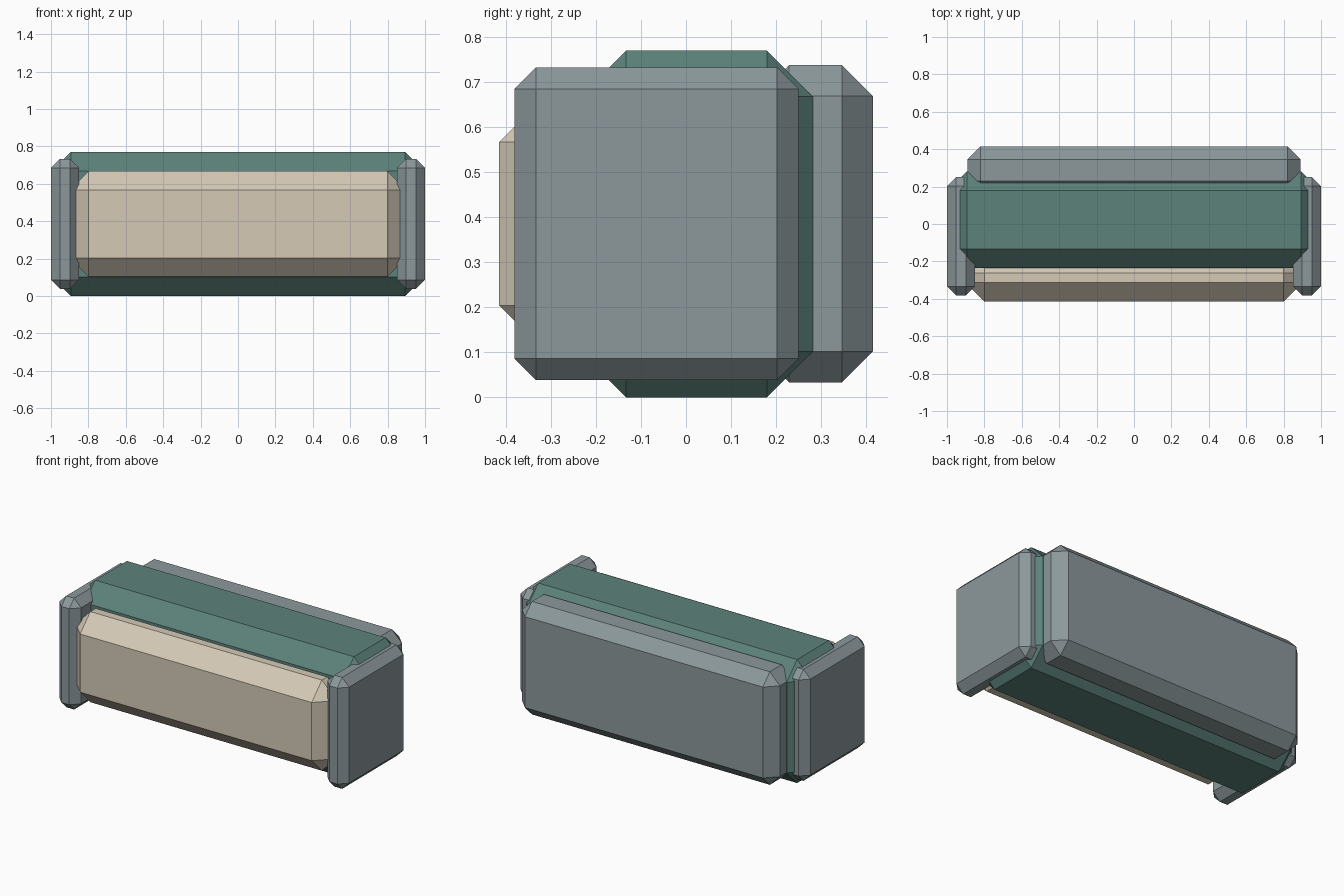
import bpy
import bmesh
from mathutils import Vector

cube = bpy.data.objects.get("Cube")
if cube:
    bpy.data.objects.remove(cube, do_unlink=True)


def make_material(name, rgb):
    mat = bpy.data.materials.new(name)
    mat.use_nodes = True
    mat.diffuse_color = (*rgb, 1)
    mat.node_tree.nodes["Principled BSDF"].inputs["Base Color"].default_value = (*rgb, 1)
    return mat


def chamfered_box(name, low, high, chamfer, mat):
    """Box between two corners with every edge cut flat."""
    low, high = Vector(low), Vector(high)
    centre, size = (low + high) / 2, high - low
    bm = bmesh.new()
    bmesh.ops.create_cube(bm, size=1)
    bmesh.ops.scale(bm, vec=size, verts=bm.verts)
    bmesh.ops.bevel(bm, geom=bm.edges[:], offset=chamfer, segments=1,
                    profile=0.5, affect='EDGES')
    mesh = bpy.data.meshes.new(name)
    bm.to_mesh(mesh)
    bm.free()
    mesh.materials.append(mat)
    obj = bpy.data.objects.new(name, mesh)
    obj.location = centre
    bpy.context.collection.objects.link(obj)
    return obj


green = make_material("muted green", (0.107, 0.223, 0.195))
grey = make_material("blue grey", (0.263, 0.314, 0.332))
cream = make_material("cream", (0.66, 0.59, 0.47))

# Central block
chamfered_box("body", (-0.995, -0.235, 0), (0.995, 0.282, 0.77), 0.102, green)

# Front and back slabs
chamfered_box("front_panel", (-0.9, -0.415, 0.103), (0.9, -0.16, 0.668), 0.101, cream)
chamfered_box("back_panel", (-0.89, 0.16, 0.033), (0.89, 0.415, 0.738), 0.069, grey)

# End plates
for side, x in (("left", 0.925), ("right", -0.925)):
    chamfered_box(side + "_end_plate", (x - 0.075, -0.381, 0.038),
                  (x + 0.075, 0.25, 0.733), 0.048, grey)
